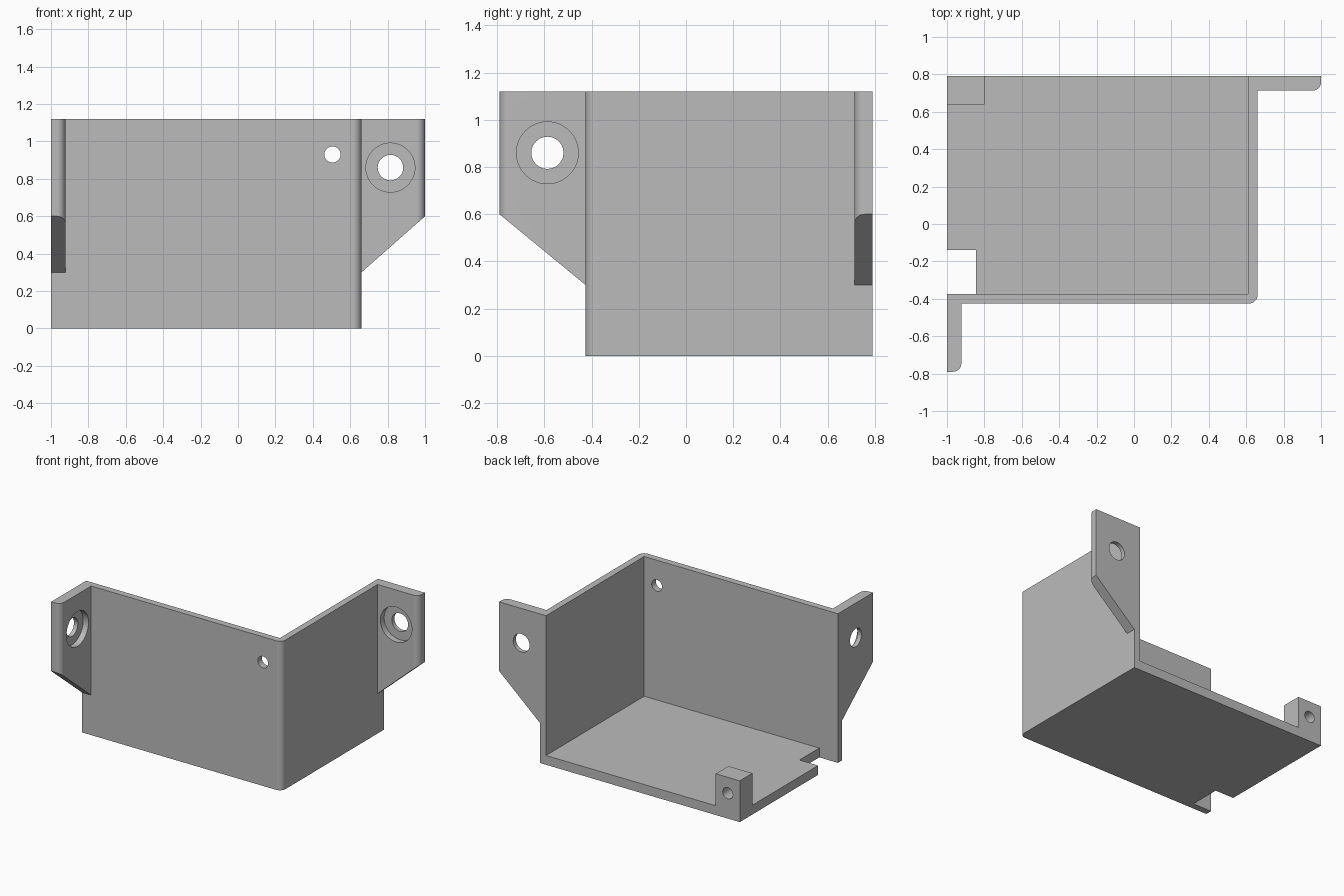
import bpy, bmesh, math
from mathutils import Vector, Matrix

if "Cube" in bpy.data.objects:
    bpy.data.objects.remove(bpy.data.objects["Cube"], do_unlink=True)

grey = bpy.data.materials.new("plain grey")
grey.use_nodes = True
colour = (0.5, 0.5, 0.5, 1)
grey.diffuse_color = colour
grey.node_tree.nodes["Principled BSDF"].inputs["Base Color"].default_value = colour

LEFT, RIGHT, FRONT, BACK, TOP = -1.0, 0.66, -0.425, 0.79, 1.12
WALL, FLOOR, EAR, FILLET = 0.05, 0.07, 0.077, 0.045


def finish(bm, name):
    bmesh.ops.recalc_face_normals(bm, faces=bm.faces)
    mesh = bpy.data.meshes.new(name)
    bm.to_mesh(mesh)
    bm.free()
    mesh.materials.append(grey)
    ob = bpy.data.objects.new(name, mesh)
    bpy.context.collection.objects.link(ob)
    return ob


def prism(name, axis, profile, lo, hi, round_at=None):
    """Extrude a 2D profile along an axis; round the upright edge at (x, y)."""
    place = {"x": lambda a, b, d: (d, a, b),
             "y": lambda a, b, d: (a, d, b),
             "z": lambda a, b, d: (a, b, d)}[axis]
    bm = bmesh.new()
    base = bm.faces.new([bm.verts.new(place(a, b, lo)) for a, b in profile])
    new = bmesh.ops.extrude_face_region(bm, geom=[base])["geom"]
    shift = Vector(place(0, 0, hi - lo))
    bmesh.ops.translate(bm, vec=shift,
                        verts=[v for v in new if isinstance(v, bmesh.types.BMVert)])
    bmesh.ops.recalc_face_normals(bm, faces=bm.faces)
    if round_at:
        spot = Vector(round_at)
        edges = [e for e in bm.edges
                 if all((v.co.xy - spot).length < 1e-4 for v in e.verts)]
        bmesh.ops.bevel(bm, geom=edges, offset=FILLET, segments=8,
                        profile=0.5, affect="EDGES")
    return finish(bm, name)


def drill(axis, centre, radius, length):
    """Round cutter along x or y."""
    turn = Matrix.Rotation(math.pi / 2, 4, "Y" if axis == "x" else "X")
    bm = bmesh.new()
    bmesh.ops.create_cone(bm, cap_ends=True, segments=48, radius1=radius,
                          radius2=radius, depth=length,
                          matrix=Matrix.Translation(centre) @ turn)
    ob = finish(bm, "hole_cutter")
    ob.hide_render = True
    return ob


def combine(body, other, operation):
    mod = body.modifiers.new(operation.lower(), "BOOLEAN")
    mod.operation, mod.solver, mod.object = operation, "EXACT", other
    bpy.context.view_layer.objects.active = body
    bpy.ops.object.modifier_apply(modifier=mod.name)
    bpy.data.objects.remove(other, do_unlink=True)


# Corner walls
inner_x, inner_y = RIGHT - WALL, FRONT + WALL
bracket = prism("corner_bracket", "z",
                [(LEFT, FRONT), (RIGHT, FRONT), (RIGHT, BACK),
                 (inner_x, BACK), (inner_x, inner_y), (LEFT, inner_y)],
                0, TOP, (RIGHT, FRONT))

# Floor with a notch beside the front wall
mid_x, mid_y = RIGHT - WALL / 2, FRONT + WALL / 2
floor = prism("floor", "z",
              [(-0.845, mid_y), (mid_x, mid_y), (mid_x, BACK),
               (LEFT, BACK), (LEFT, -0.14), (-0.845, -0.14)], 0, FLOOR)

# Screw block on the back corner of the floor
block = prism("screw_block", "z",
              [(LEFT, 0.64), (-0.8, 0.64), (-0.8, BACK), (LEFT, BACK)], 0, 0.31)

# Mounting ears with sloped lower edges
front_ear = prism("front_ear", "x",
                  [(-BACK, TOP), (-BACK, 0.6), (FRONT, 0.3), (mid_y, 0.3), (mid_y, TOP)],
                  LEFT, LEFT + EAR, (LEFT + EAR, -BACK))
side_ear = prism("side_ear", "y",
                 [(1, TOP), (1, 0.6), (RIGHT, 0.3), (mid_x, 0.3), (mid_x, TOP)],
                 BACK - EAR, BACK, (1, BACK - EAR))

for part in (floor, block, front_ear, side_ear):
    combine(bracket, part, "UNION")

# Ear holes with counterbores, wall hole and block hole
ear_z, bore = 0.86, 0.09
for cutter in (drill("x", (LEFT, -0.587, ear_z), 0.068, 0.4),
               drill("x", (LEFT + EAR, -0.587, ear_z), 0.131, bore),
               drill("y", (0.815, BACK, ear_z), 0.068, 0.4),
               drill("y", (0.815, BACK - EAR, ear_z), 0.131, bore),
               drill("y", (0.505, FRONT, 0.93), 0.043, 0.3),
               drill("y", (-0.9, BACK, 0.19), 0.042, 0.4)):
    combine(bracket, cutter, "DIFFERENCE")

# Smooth fillets and bores, crisp edges elsewhere
bpy.ops.object.select_all(action="DESELECT")
bracket.select_set(True)
bpy.context.view_layer.objects.active = bracket
bpy.ops.object.shade_smooth_by_angle(angle=math.radians(30))
normals = bracket.modifiers.new("flat face normals", "WEIGHTED_NORMAL")
normals.keep_sharp = True
